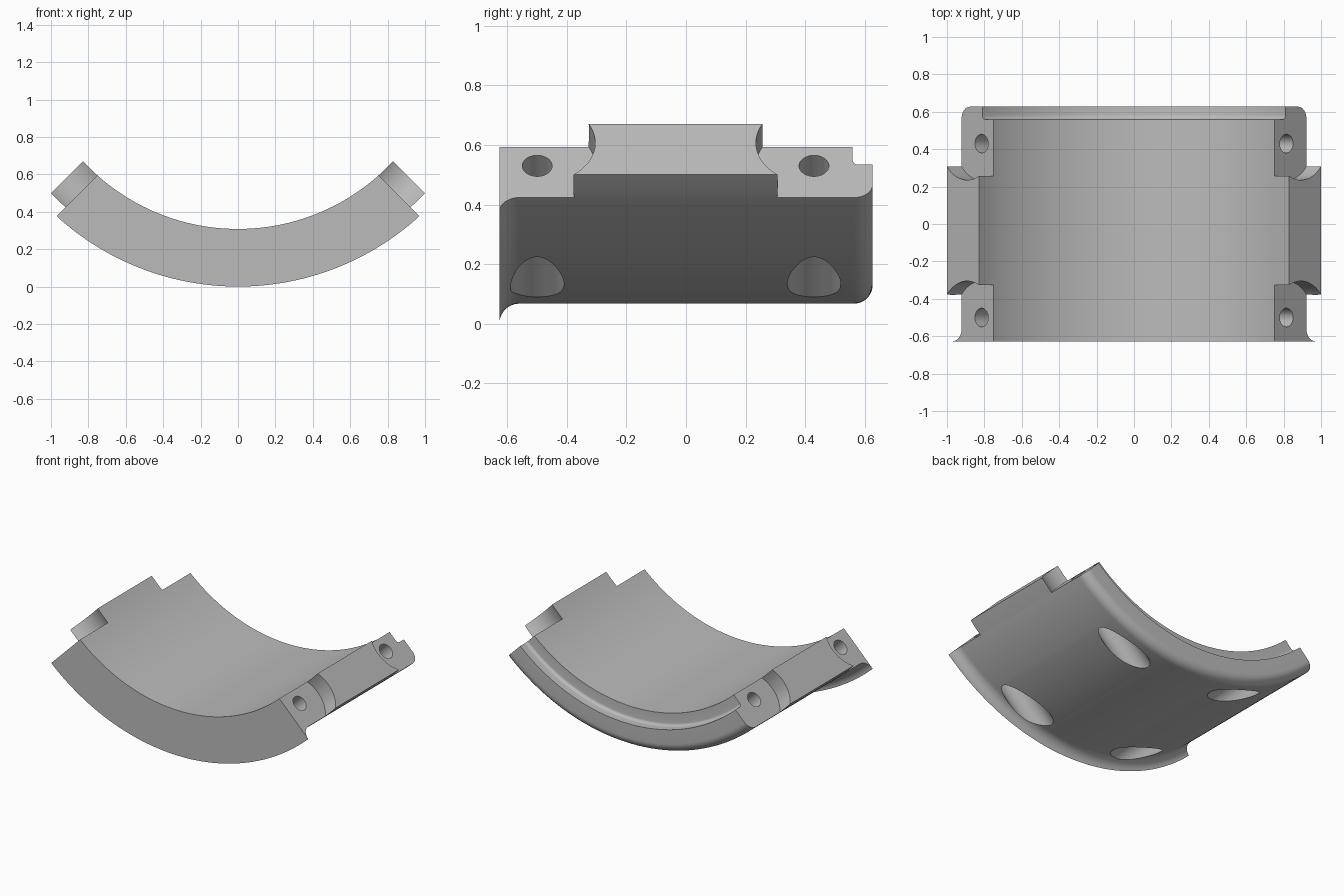
import bpy, bmesh, math
from mathutils import Matrix, Vector

old = bpy.data.objects.get("Cube")
if old:
    bpy.data.objects.remove(old, do_unlink=True)

AXIS_Z = 1.437                      # height of the bore axis, which runs along y
R_IN, R_OUT, R_STEP = 1.129, 1.37, 1.214
Y_END = 0.627
COVE, ROUND, FILLET = 0.067, 0.062, 0.02
ROOT2 = math.sqrt(2)
FACE_D = 1.345 / ROOT2              # clamping face, measured along the 45 degree bolt axis
LUG_D = 1.5 / ROOT2                 # raised lug face
BOLT_S = 0.2015                     # bolt position across the clamping face
BOLT_Y = (-0.5, 0.43)

metal = bpy.data.materials.new("plain_grey")
metal.use_nodes = True
grey = (0.5, 0.5, 0.5, 1)
metal.diffuse_color = grey
metal.node_tree.nodes["Principled BSDF"].inputs["Base Color"].default_value = grey


def add_object(name, bm):
    bmesh.ops.recalc_face_normals(bm, faces=bm.faces)
    mesh = bpy.data.meshes.new(name)
    bm.to_mesh(mesh)
    bm.free()
    mesh.materials.append(metal)
    obj = bpy.data.objects.new(name, mesh)
    bpy.context.collection.objects.link(obj)
    return obj


def arc(y, r, radius, start, end, steps=10):
    angles = [math.radians(start + (end - start) * i / steps) for i in range(steps + 1)]
    return [(y + radius * math.cos(a), r + radius * math.sin(a)) for a in angles]


# Section of the shell as (y, radius): flared front, rounded back, stepped bore
section = [(-Y_END, R_IN)]
section += arc(-Y_END + COVE, R_OUT + COVE, COVE, 180, 270)
section += arc(Y_END - ROUND, R_OUT - ROUND, ROUND, 90, 0)
section += [(Y_END, R_STEP)]
section += arc(0.56 + FILLET, R_STEP - FILLET, FILLET, 90, 180, 5)
section += [(0.56, R_IN)]

# Sweep the section so both ends finish on the flat lug faces
SEGMENTS = 96
offset = LUG_D - AXIS_Z / ROOT2
bm = bmesh.new()
rings = []
for i in range(SEGMENTS + 1):
    u = 2 * i / SEGMENTS - 1
    ring = []
    for y, r in section:
        a = u * (math.pi / 4 + math.asin(offset / r))
        ring.append(bm.verts.new((r * math.sin(a), y, AXIS_Z - r * math.cos(a))))
    rings.append(ring)
count = len(section)
for one, two in zip(rings, rings[1:]):
    for j in range(count):
        k = (j + 1) % count
        bm.faces.new((one[j], one[k], two[k], two[j]))
bm.faces.new(rings[0])
bm.faces.new(rings[-1][::-1])
shell = add_object("bearing_shell", bm)


def cut(side, y, d0, d1, radius=None, size=None):
    """Cut a cylinder or box lying along the bolt axis of one side."""
    along = Vector((side, 0, 1)) / ROOT2
    across = Vector((side, 0, -1)) / ROOT2
    turn = Vector((0, 1, 0)).cross(along)
    place = Matrix((turn, (0, 1, 0), along)).transposed().to_4x4()
    place.translation = along * (d0 + d1) / 2 + across * BOLT_S + Vector((0, y, 0))
    bm = bmesh.new()
    if radius:
        bmesh.ops.create_cone(bm, cap_ends=True, segments=64, radius1=radius,
                              radius2=radius, depth=d1 - d0, matrix=place)
    else:
        bmesh.ops.create_cube(bm, size=1, matrix=place @ Matrix.Diagonal((*size, d1 - d0, 1)))
    cutter = add_object("cutter", bm)
    cutter.hide_render = True
    mod = shell.modifiers.new("cut", 'BOOLEAN')
    mod.operation = 'DIFFERENCE'
    mod.solver = 'EXACT'
    mod.object = cutter
    bpy.ops.object.modifier_apply(modifier=mod.name)
    bpy.data.objects.remove(cutter, do_unlink=True)


bpy.ops.object.select_all(action='DESELECT')
shell.select_set(True)
bpy.context.view_layer.objects.active = shell

for side in (-1, 1):
    for y in BOLT_Y:
        # Clamping face: open to the end, rounded around the bolt
        outward = math.copysign(0.2, y)
        cut(side, y + outward, FACE_D, LUG_D + 0.1, size=(0.8, 0.4))
        cut(side, y, FACE_D, LUG_D + 0.1, radius=0.195)
        # Bolt hole and its counterbore in the outer surface
        cut(side, y, 0.1, LUG_D + 0.1, radius=0.05)
        cut(side, y, -0.1, 0.72, radius=0.09)

bpy.ops.object.shade_smooth_by_angle(angle=math.radians(30))
